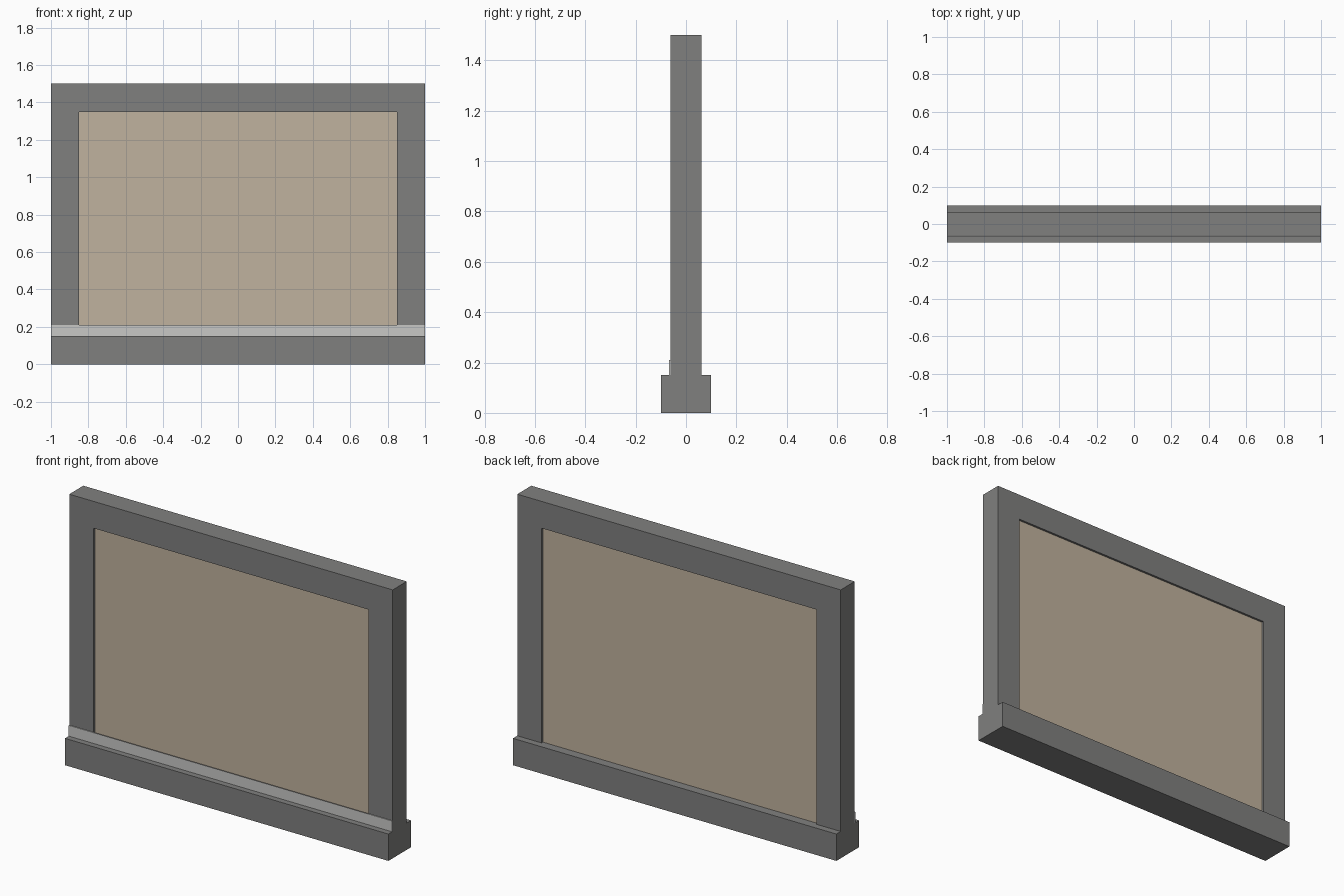
import bpy, bmesh

if "Cube" in bpy.data.objects:
    bpy.data.objects.remove(bpy.data.objects["Cube"])


def material(name, rgb):
    m = bpy.data.materials.new(name)
    m.diffuse_color = (*rgb, 1.0)
    m.use_nodes = True
    m.node_tree.nodes["Principled BSDF"].inputs["Base Color"].default_value = m.diffuse_color
    return m


def extrude_outline(name, points, y0, y1, mat):
    """Extrude an (x, z) outline from y0 back to y1."""
    bm = bmesh.new()
    face = bm.faces.new([bm.verts.new((x, y0, z)) for x, z in points])
    out = bmesh.ops.extrude_face_region(bm, geom=[face])
    for v in out["geom"]:
        if isinstance(v, bmesh.types.BMVert):
            v.co.y = y1
    bmesh.ops.recalc_face_normals(bm, faces=bm.faces[:])
    me = bpy.data.meshes.new(name)
    bm.to_mesh(me)
    bm.free()
    me.materials.append(mat)
    ob = bpy.data.objects.new(name, me)
    bpy.context.collection.objects.link(ob)
    return ob


def slab(name, half_x, z0, z1, y0, y1, mat):
    pts = [(-half_x, z0), (half_x, z0), (half_x, z1), (-half_x, z1)]
    return extrude_outline(name, pts, y0, y1, mat)


dark_grey = material("dark grey", (0.216, 0.216, 0.212))
light_grey = material("light grey", (0.578, 0.578, 0.565))
tan = material("tan", (0.527, 0.445, 0.342))

# Wide base rail
slab("base_rail", 1.0, 0.0, 0.15, -0.1, 0.1, dark_grey)

# Posts and top rail in one piece
extrude_outline("frame", [(-1, 0.15), (-1, 1.5), (1, 1.5), (1, 0.15),
                          (0.85, 0.15), (0.85, 1.35), (-0.85, 1.35), (-0.85, 0.15)],
                -0.062, 0.062, dark_grey)

# Slightly recessed board
slab("panel", 0.85, 0.15, 1.35, -0.05, 0.05, tan)

# Thin strip along the bottom of the front
slab("front_strip", 1.0, 0.15, 0.21, -0.067, -0.062, light_grey)
